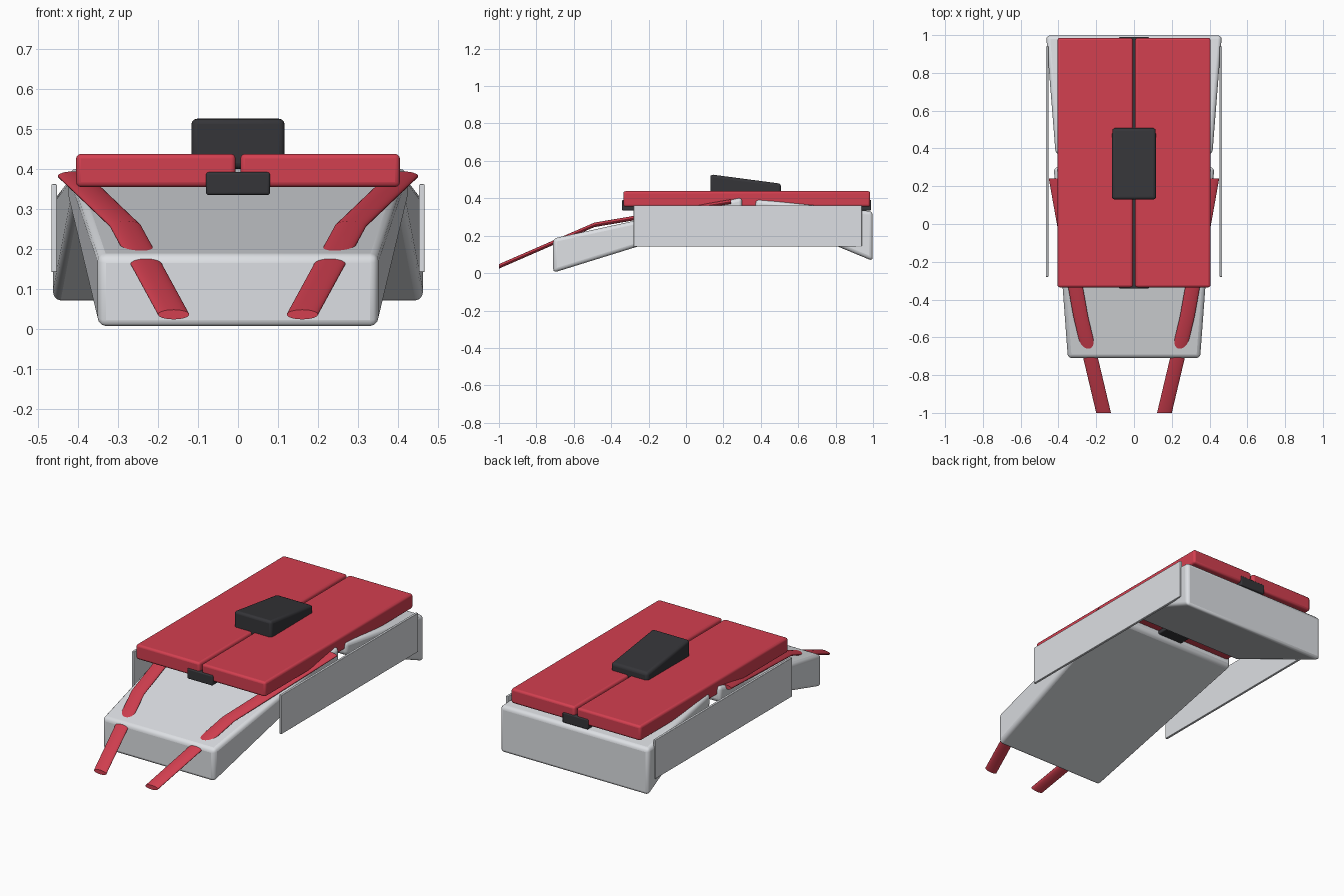
import bpy, bmesh
from mathutils import Vector

if "Cube" in bpy.data.objects:
    bpy.data.objects.remove(bpy.data.objects["Cube"])


def material(name, rgb):
    m = bpy.data.materials.new(name)
    m.diffuse_color = (*rgb, 1)
    m.use_nodes = True
    m.node_tree.nodes["Principled BSDF"].inputs["Base Color"].default_value = m.diffuse_color
    return m


RED = material("red", (0.65, 0.05, 0.08))
BLACK = material("black", (0.035, 0.035, 0.04))
GREY = material("grey", (0.72, 0.74, 0.77))


def finish(bm, name, mat, bevel=0, segments=3):
    bmesh.ops.recalc_face_normals(bm, faces=bm.faces)
    me = bpy.data.meshes.new(name)
    bm.to_mesh(me)
    bm.free()
    ob = bpy.data.objects.new(name, me)
    bpy.context.collection.objects.link(ob)
    me.materials.append(mat)
    if bevel:
        mod = ob.modifiers.new("bevel", 'BEVEL')
        mod.width, mod.segments = bevel, segments
    bpy.ops.object.select_all(action='DESELECT')
    ob.select_set(True)
    bpy.context.view_layer.objects.active = ob
    bpy.ops.object.shade_smooth_by_angle(angle=0.6)
    return ob


# block lofted between two rectangles given as (y, x0, x1, z0, z1)
def block(name, front, back, mat, bevel):
    bm = bmesh.new()
    rings = []
    for y, x0, x1, z0, z1 in (front, back):
        rings.append([bm.verts.new((x, y, z)) for x, z in ((x0, z0), (x1, z0), (x1, z1), (x0, z1))])
    a, b = rings
    bm.faces.new(a)
    bm.faces.new(b)
    for i in range(4):
        j = (i + 1) % 4
        bm.faces.new((a[i], a[j], b[j], b[i]))
    return finish(bm, name, mat, bevel)


# flattened oval bar swept through a list of points
def bar(name, points, half_width, half_height, mat):
    from math import cos, sin, tau
    n = 32
    bm = bmesh.new()
    rings = []
    for p in points:
        rings.append([bm.verts.new(Vector(p) + Vector((half_width * cos(tau * i / n), 0,
                      half_height * sin(tau * i / n)))) for i in range(n)])
    for a, b in zip(rings, rings[1:]):
        for i in range(n):
            j = (i + 1) % n
            bm.faces.new((a[i], a[j], b[j], b[i]))
    bm.faces.new(rings[0])
    bm.faces.new(rings[-1])
    return finish(bm, name, mat)


# sloping front and rear hull wedges
block("front_wedge", (-0.71, -0.35, 0.35, 0.002, 0.185), (0.30, -0.425, 0.425, 0.315, 0.405), GREY, 0.02)
block("rear_wedge", (0.37, -0.415, 0.415, 0.325, 0.395), (0.998, -0.465, 0.465, 0.065, 0.33), GREY, 0.02)

# mirrored top planks, side panels and front bars
for s, side in ((-1, "left"), (1, "right")):
    x0, x1 = sorted((s * 0.006, s * 0.405))
    block(side + "_top_plank", (-0.335, x0, x1, 0.355, 0.438), (0.985, x0, x1, 0.355, 0.438), RED, 0.012)
    x0, x1 = sorted((s * 0.453, s * 0.467))
    block(side + "_side_panel", (-0.28, x0, x1, 0.142, 0.362), (0.94, x0, x1, 0.142, 0.362), GREY, 0.003)
    bar(side + "_front_bar", [(s * 0.161, -1.0, 0.036), (s * 0.282, -0.49, 0.258), (s * 0.412, 0.24, 0.382)],
        0.039, 0.012, RED)

# dark spine under the planks and raised box on top
block("centre_spine", (-0.342, -0.08, 0.08, 0.335, 0.392), (0.99, -0.08, 0.08, 0.335, 0.392), BLACK, 0.006)
block("top_box", (0.13, -0.117, 0.117, 0.40, 0.528), (0.508, -0.115, 0.115, 0.40, 0.478), BLACK, 0.015)
